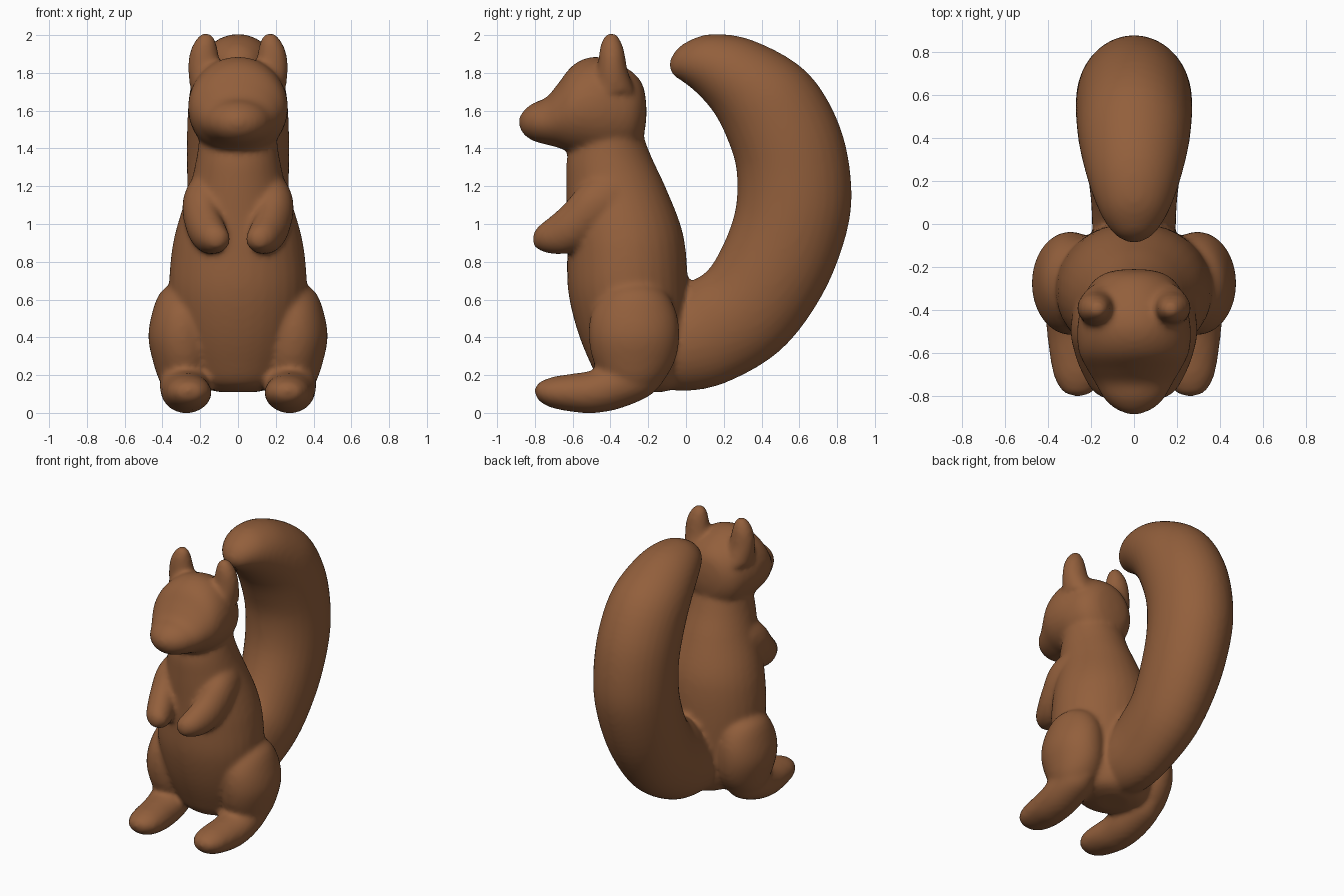
import bpy, bmesh, math
from mathutils import Vector

SIDES, STEPS = 32, 5


def spline(a, b, c, d, t):
    return 0.5 * (2*b + (c - a)*t + (2*a - 5*b + 4*c - d)*t*t + (3*b - a - 3*c + d)*t**3)


def loft(bm, sections, side=1):
    """Skin elliptical sections (y0, z0, y1, z1, x_centre, x_half); the first two points are opposite rims."""
    s = sections
    rows = []
    for i in range(len(s) - 1):
        quad = [s[max(i-1, 0)], s[i], s[i+1], s[min(i+2, len(s)-1)]]
        rows += [[spline(*v, k/STEPS) for v in zip(*quad)] for k in range(STEPS)]
    rows.append(s[-1])
    rings = []
    for y0, z0, y1, z1, xc, w in rows:
        ring = []
        for k in range(SIDES):
            a = 2*math.pi*k/SIDES
            c = math.cos(a)
            ring.append(bm.verts.new((side*(xc + w*math.sin(a)),
                                      (y0+y1)/2 + c*(y1-y0)/2, (z0+z1)/2 + c*(z1-z0)/2)))
        rings.append(ring)
    faces = [bm.faces.new(rings[0]), bm.faces.new(rings[-1])]
    for p, q in zip(rings, rings[1:]):
        for k in range(SIDES):
            j = (k+1) % SIDES
            faces.append(bm.faces.new((p[k], p[j], q[j], q[k])))
    bmesh.ops.recalc_face_normals(bm, faces=faces)


torso = [(-.32, .11, -.12, .11, 0, .10), (-.44, .15, -.04, .15, 0, .22), (-.51, .27, .0, .27, 0, .29),
         (-.58, .45, .01, .45, 0, .34), (-.625, .65, .01, .65, 0, .365), (-.63, .85, .0, .85, 0, .352),
         (-.63, 1.0, -.03, 1.0, 0, .32), (-.635, 1.2, -.11, 1.2, 0, .255), (-.63, 1.35, -.18, 1.35, 0, .22),
         (-.58, 1.5, -.24, 1.5, 0, .20)]
head = [(-.21, 1.55, -.21, 1.64, 0, .05), (-.23, 1.45, -.23, 1.74, 0, .14), (-.29, 1.37, -.29, 1.81, 0, .21),
        (-.40, 1.34, -.40, 1.87, 0, .25), (-.50, 1.35, -.50, 1.885, 0, .265), (-.60, 1.375, -.60, 1.84, 0, .255),
        (-.68, 1.405, -.68, 1.74, 0, .215), (-.74, 1.42, -.74, 1.67, 0, .18), (-.81, 1.44, -.81, 1.64, 0, .14),
        (-.86, 1.475, -.86, 1.60, 0, .085), (-.885, 1.52, -.885, 1.56, 0, .02)]
tail = [(-.13, .50, -.13, .16, 0, .15), (-.06, .60, -.04, .115, 0, .19), (.02, .69, .20, .155, 0, .20),
        (.12, .76, .50, .33, 0, .225), (.21, .92, .72, .62, 0, .25), (.265, 1.1, .85, .95, 0, .265),
        (.265, 1.3, .875, 1.22, 0, .27), (.21, 1.47, .81, 1.53, 0, .27), (.14, 1.60, .64, 1.805, 0, .255),
        (.05, 1.70, .36, 1.97, 0, .21), (-.02, 1.755, .13, 2.005, 0, .155), (-.07, 1.79, -.02, 1.95, 0, .09),
        (-.09, 1.84, -.08, 1.88, 0, .02)]
ear = [(-.50, 1.70, -.27, 1.70, .15, .10), (-.47, 1.82, -.31, 1.82, .175, .09), (-.46, 1.91, -.325, 1.91, .18, .075),
       (-.445, 1.97, -.345, 1.97, .173, .055), (-.42, 2.01, -.37, 2.01, .17, .025)]
arm = [(-.34, 1.27, -.28, 1.22, .16, .05), (-.46, 1.26, -.29, 1.08, .18, .09), (-.56, 1.20, -.42, .98, .19, .105),
       (-.65, 1.10, -.55, .88, .175, .10), (-.73, 1.03, -.65, .84, .145, .095), (-.79, .98, -.75, .85, .12, .075),
       (-.815, .93, -.805, .88, .115, .025)]
thigh = [(-.32, .70, -.22, .70, .27, .05), (-.43, .64, -.11, .64, .28, .13), (-.50, .53, -.05, .53, .29, .165),
         (-.515, .40, -.035, .40, .295, .18), (-.49, .27, -.06, .27, .285, .165), (-.43, .16, -.13, .16, .28, .13),
         (-.36, .08, -.24, .08, .27, .06)]
foot = [(-.14, .24, -.12, .16, .28, .04), (-.22, .30, -.20, .085, .285, .11), (-.36, .28, -.36, .02, .28, .135),
        (-.50, .225, -.50, -.002, .275, .13), (-.62, .205, -.62, .008, .265, .125), (-.71, .19, -.72, .03, .26, .11),
        (-.78, .16, -.78, .065, .26, .07), (-.80, .13, -.80, .10, .26, .02)]

# Overlapping body volumes, paired limbs mirrored
bm = bmesh.new()
for part in (torso, head, tail):
    loft(bm, part)
for part in (ear, arm, thigh, foot):
    for side in (1, -1):
        loft(bm, part, side)
mesh = bpy.data.meshes.new("squirrel")
bm.to_mesh(mesh)
bm.free()
squirrel = bpy.data.objects.new("squirrel", mesh)
bpy.context.collection.objects.link(squirrel)

# Fuse the volumes and soften their joints
fuse = squirrel.modifiers.new("fuse", 'REMESH')
fuse.mode = 'VOXEL'
fuse.voxel_size = 0.016
fuse.use_smooth_shade = True
soften = squirrel.modifiers.new("soften", 'SMOOTH')
soften.factor = 0.5
soften.iterations = 10

# Brown fur
fur = bpy.data.materials.new("brown_fur")
fur.diffuse_color = (0.29, 0.115, 0.045, 1)
mesh.materials.append(fur)
